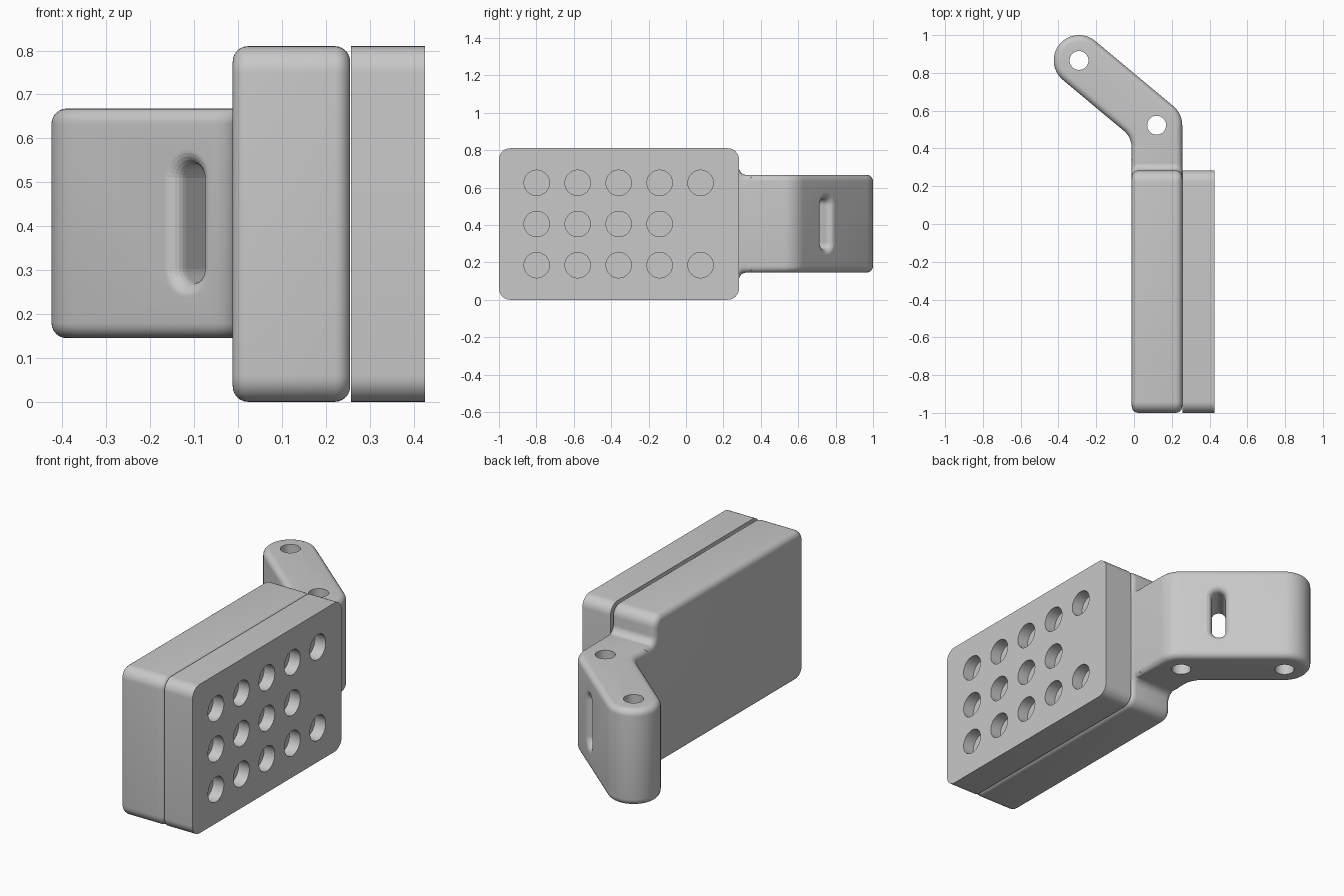
import bpy, bmesh, math
from mathutils import Matrix, Vector

old = bpy.data.objects.get("Cube")
if old:
    bpy.data.objects.remove(old, do_unlink=True)

GREY = (0.58, 0.58, 0.58, 1)
grey = bpy.data.materials.new("plain grey")
grey.use_nodes = True
grey.diffuse_color = GREY
grey.node_tree.nodes["Principled BSDF"].inputs["Base Color"].default_value = GREY


def new_object(name, bm):
    bmesh.ops.recalc_face_normals(bm, faces=bm.faces)
    mesh = bpy.data.meshes.new(name)
    bm.to_mesh(mesh)
    bm.free()
    mesh.materials.append(grey)
    obj = bpy.data.objects.new(name, mesh)
    bpy.context.collection.objects.link(obj)
    return obj


def round_corners(corners, steps=8):
    """Corners are (u, v, radius); returns the outline with each corner filleted."""
    outline = []
    for i, (u, v, r) in enumerate(corners):
        p = Vector((u, v))
        if r == 0:
            outline.append(p)
            continue
        a = (Vector(corners[i - 1][:2]) - p).normalized()
        b = (Vector(corners[(i + 1) % len(corners)][:2]) - p).normalized()
        half = a.angle(b) / 2
        centre = p + (a + b).normalized() * r / math.sin(half)
        start = p + a * r / math.tan(half) - centre
        end = p + b * r / math.tan(half) - centre
        sweep = math.pi - 2 * half
        for k in range(steps + 1):
            t = k / steps
            q = centre + (start * math.sin((1 - t) * sweep)
                          + end * math.sin(t * sweep)) / math.sin(sweep)
            if not outline or (q - outline[-1]).length > 0.001:
                outline.append(q)
    return outline


def inset(outline, amount):
    """Counter-clockwise outline moved inward along its point normals."""
    result = []
    for i, p in enumerate(outline):
        before = (p - outline[i - 1]).normalized()
        after = (outline[(i + 1) % len(outline)] - p).normalized()
        tangent = (before + after).normalized()
        result.append(p + Vector((-tangent.y, tangent.x)) * amount)
    return result


def loft(name, rings):
    """Closed solid through a list of matching point rings."""
    bm = bmesh.new()
    loops = [[bm.verts.new(p) for p in ring] for ring in rings]
    n = len(loops[0])
    for a, b in zip(loops, loops[1:]):
        for i in range(n):
            j = (i + 1) % n
            bm.faces.new((a[i], a[j], b[j], b[i]))
    bm.faces.new(loops[0])
    bm.faces.new(loops[-1])
    return new_object(name, bm)


def soft_slab(name, outline, low, high, place, radius=0.035, steps=6):
    """Outline extruded from low to high with rounded rims."""
    levels = []
    for k in range(steps + 1):
        a = math.pi / 2 * k / steps
        levels.append((radius * (1 - math.sin(a)), radius * (1 - math.cos(a))))
    sections = [(low + rise, shrink) for shrink, rise in levels]
    sections += [(high - rise, shrink) for shrink, rise in reversed(levels)]
    return loft(name, [[place(p, h) for p in inset(outline, shrink)]
                       for h, shrink in sections])


def cut(obj, cutter):
    cutter.hide_render = True
    cutter.hide_viewport = True
    cutter.display_type = 'WIRE'
    mod = obj.modifiers.new("Cut", 'BOOLEAN')
    mod.operation = 'DIFFERENCE'
    mod.solver = 'EXACT'
    mod.object = cutter


def cylinders(name, centres, radius, depth, turn):
    """One cutter holding a cylinder at each centre."""
    bm = bmesh.new()
    for c in centres:
        bmesh.ops.create_cone(bm, cap_ends=True, segments=40, radius1=radius,
                              radius2=radius, depth=depth,
                              matrix=Matrix.Translation(c) @ turn)
    return new_object(name, bm)


BACK, FRONT, TOP = 0.283, -1.0, 0.81
LEFT, RIGHT = -0.012, 0.2555
ARM_LOW, ARM_HIGH = 0.145, 0.668

# Body with a filleted neck where the arm leaves it
neck, tuck = 0.36, 0.0004
body_outline = round_corners([
    (FRONT, 0, 0.06), (BACK, 0, 0.06), (BACK, ARM_LOW + tuck, 0.04),
    (neck, ARM_LOW + tuck, 0), (neck, ARM_HIGH - tuck, 0),
    (BACK, ARM_HIGH - tuck, 0.04), (BACK, TOP, 0.06), (FRONT, TOP, 0.06)])
body = soft_slab("body", body_outline, LEFT, RIGHT, lambda p, h: (h, p.x, p.y))

# Pad plate with blind round holes
pad_face = 0.426
pad_outline = round_corners([(FRONT, 0, 0.06), (BACK, 0, 0.06),
                             (BACK, TOP, 0.06), (FRONT, TOP, 0.06)])
pad = loft("pad", [[(x, p.x, p.y) for p in pad_outline] for x in (0.257, pad_face)])
spots = [(pad_face, -0.798 + 0.219 * i, 0.405 + 0.22 * row)
         for row in (-1, 0, 1) for i in range(5) if not (row == 0 and i == 4)]
cut(pad, cylinders("pad_hole_cutter", spots, 0.068, 0.13,
                   Matrix.Rotation(math.pi / 2, 4, 'Y')))

# Bent arm: straight root, rounded elbow, round tip
elbow, tip, half = Vector((0.12, 0.523)), Vector((-0.291, 0.866)), 0.134
along = (tip - elbow).normalized()
out = Vector((along.y, -along.x))


def meet(x, side):
    """Where the slanted side line crosses a given x."""
    p = elbow + out * half * side
    return p.y + along.y * (x - p.x) / along.x


end = tip + along * half
far, near = end + out * half, end - out * half
arm_outline = round_corners([
    (LEFT, 0.2, 0), (RIGHT, 0.2, 0), (RIGHT, meet(RIGHT, 1), half),
    (far.x, far.y, half), (near.x, near.y, half),
    (LEFT, meet(LEFT, -1), 0.12)], steps=12)
arm = soft_slab("arm", arm_outline, ARM_LOW, ARM_HIGH, lambda p, h: (p.x, p.y, h))

# Pin holes through the elbow and tip
cut(arm, cylinders("pin_hole_cutter", [(p.x, p.y, 0.4) for p in (elbow, tip)],
                   0.05, 1, Matrix()))

# Strap slot with flared mouths on both sides
flare, slot_half, slot_reach = 0.035, 0.035, 0.1
centre = elbow + along * 0.195
profile = [(half - flare + (flare + 0.0004) * math.sin(a), flare * (1 - math.cos(a)))
           for a in (math.pi / 2 * k / 6 for k in range(7))] + [(half + 0.03, flare)]
profile = [(-d, g) for d, g in reversed(profile)] + profile
rings = []
for depth, grow in profile:
    ring = []
    for k in range(32):
        a = 2 * math.pi * (k + 0.5) / 32
        r = slot_half + grow
        p = centre + along * r * math.cos(a) + out * depth
        ring.append((p.x, p.y, 0.4065 + r * math.sin(a)
                     + math.copysign(slot_reach, math.sin(a))))
    rings.append(ring)
cut(arm, loft("slot_cutter", rings))

# Smooth shading with crisp edges
bpy.ops.object.select_all(action='DESELECT')
for obj in (body, pad, arm):
    obj.select_set(True)
    bpy.context.view_layer.objects.active = obj
bpy.ops.object.shade_smooth_by_angle(angle=math.radians(30))
